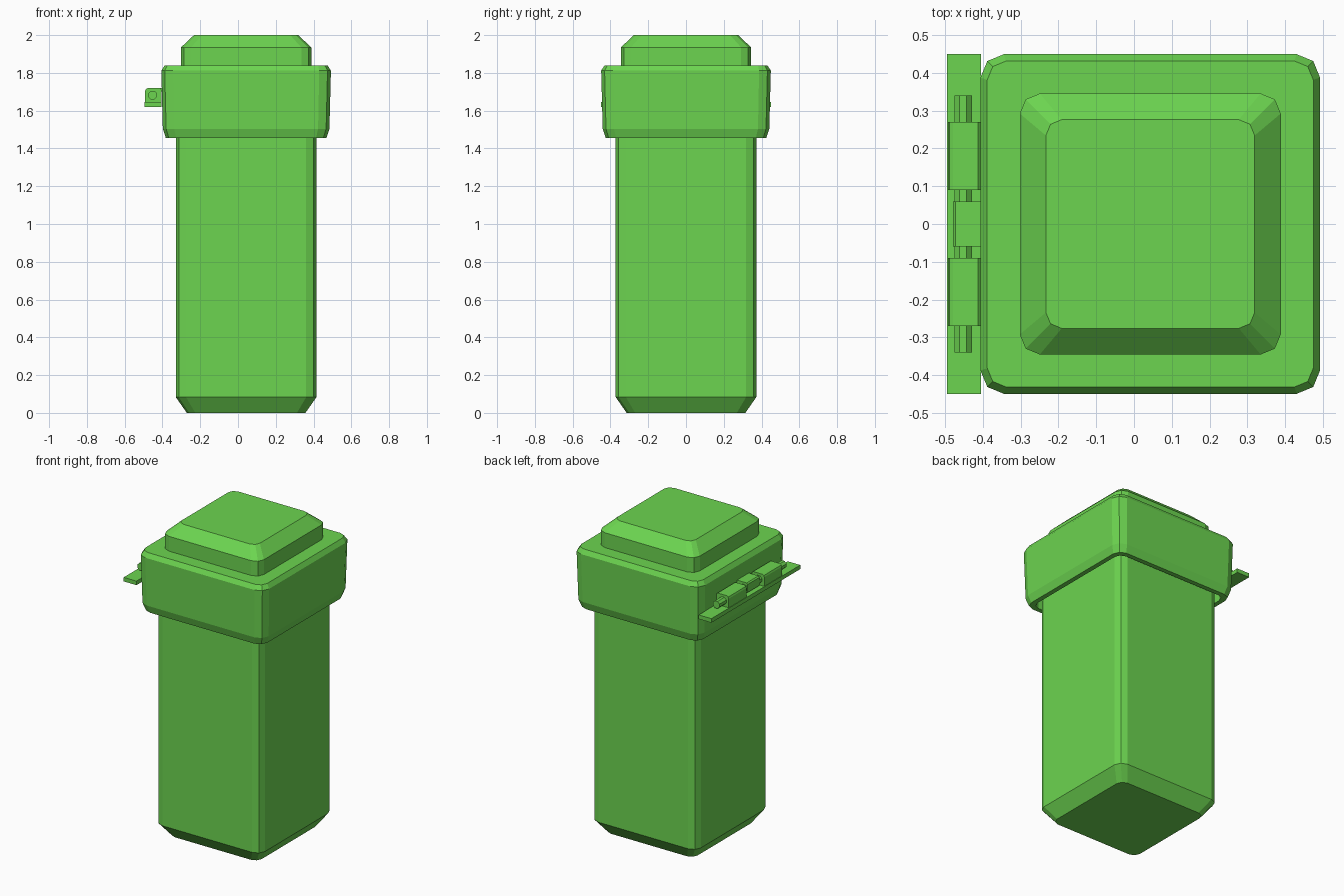
import bpy, bmesh, math

if "Cube" in bpy.data.objects:
    bpy.data.objects.remove(bpy.data.objects["Cube"])

green = bpy.data.materials.new("bin green")
green.diffuse_color = (0.15, 0.66, 0.08, 1)
green.use_nodes = True
green.node_tree.nodes["Principled BSDF"].inputs["Base Color"].default_value = green.diffuse_color
CX = 0.043  # bin axis; the hinge sits on the -x side


def finish(name, bm):
    bmesh.ops.recalc_face_normals(bm, faces=bm.faces)
    me = bpy.data.meshes.new(name)
    bm.to_mesh(me)
    bm.free()
    me.materials.append(green)
    ob = bpy.data.objects.new(name, me)
    bpy.context.collection.objects.link(ob)
    return ob


def rounded_square(half, r, z):
    """Square outline with two-segment corners."""
    pts = []
    for k in range(4):
        a = math.pi / 2 * k
        sx, sy = ((1, 1), (-1, 1), (-1, -1), (1, -1))[k]
        for i in range(3):
            t = a + math.pi / 4 * i
            pts.append((CX + sx * (half - r) + r * math.cos(t),
                        sy * (half - r) + r * math.sin(t), z))
    return pts


def loft(name, sections):
    """Stack of rounded squares (half width, corner radius, z), capped at both ends."""
    bm = bmesh.new()
    rings = [[bm.verts.new(p) for p in rounded_square(*s)] for s in sections]
    for a, b in zip(rings, rings[1:]):
        for i in range(12):
            j = (i + 1) % 12
            bm.faces.new((a[i], a[j], b[j], b[i]))
    bm.faces.new(rings[0])
    bm.faces.new(rings[-1])
    return finish(name, bm)


def extrude_y(name, profile, y0, y1):
    """Prism along y from an (x, z) outline."""
    bm = bmesh.new()
    face = bm.faces.new([bm.verts.new((x, y0, z)) for x, z in profile])
    ext = bmesh.ops.extrude_face_region(bm, geom=[face], use_keep_orig=True)
    verts = [v for v in ext["geom"] if isinstance(v, bmesh.types.BMVert)]
    bmesh.ops.translate(bm, verts=verts, vec=(0, y1 - y0, 0))
    return finish(name, bm)


# Bin body with chamfered foot
loft("body", [(0.314, 0.045, 0), (0.372, 0.054, 0.083), (0.372, 0.054, 1.56)])

# Collar, hollow underneath around the body
loft("collar", [(0.395, 0.045, 1.52), (0.395, 0.045, 1.455), (0.425, 0.055, 1.455),
                (0.441, 0.06, 1.504), (0.449, 0.062, 1.812), (0.431, 0.05, 1.84)])

# Raised lid top
loft("lid_top", [(0.345, 0.053, 1.83), (0.345, 0.053, 1.935), (0.276, 0.042, 2.0)])

# Hinge plate
extrude_y("hinge_plate", [(-0.495, 1.62), (-0.405, 1.62), (-0.405, 1.646), (-0.495, 1.646)],
          -0.45, 0.45)

# Outer hinge knuckles with bevelled tops
knuckle = [(-0.492, 1.64), (-0.405, 1.64), (-0.405, 1.712), (-0.413, 1.72),
           (-0.478, 1.72), (-0.488, 1.714), (-0.492, 1.704)]
for side, y0 in (("back", 0.09), ("front", -0.27)):
    extrude_y("hinge_knuckle_" + side, knuckle, y0, y0 + 0.18)

# Centre hook over the pin, joined to the collar
hook = [(-0.395, 1.72), (-0.472, 1.72), (-0.479, 1.712), (-0.479, 1.66),
        (-0.472, 1.66), (-0.472, 1.702), (-0.395, 1.702)]
extrude_y("hinge_hook", hook, -0.06, 0.06)

# Eight-sided hinge pin
pin = [(-0.452 + 0.025 * math.cos(math.pi / 8 + k * math.pi / 4),
        1.682 + 0.025 * math.sin(math.pi / 8 + k * math.pi / 4)) for k in range(8)]
extrude_y("hinge_pin", pin, -0.34, 0.34)
